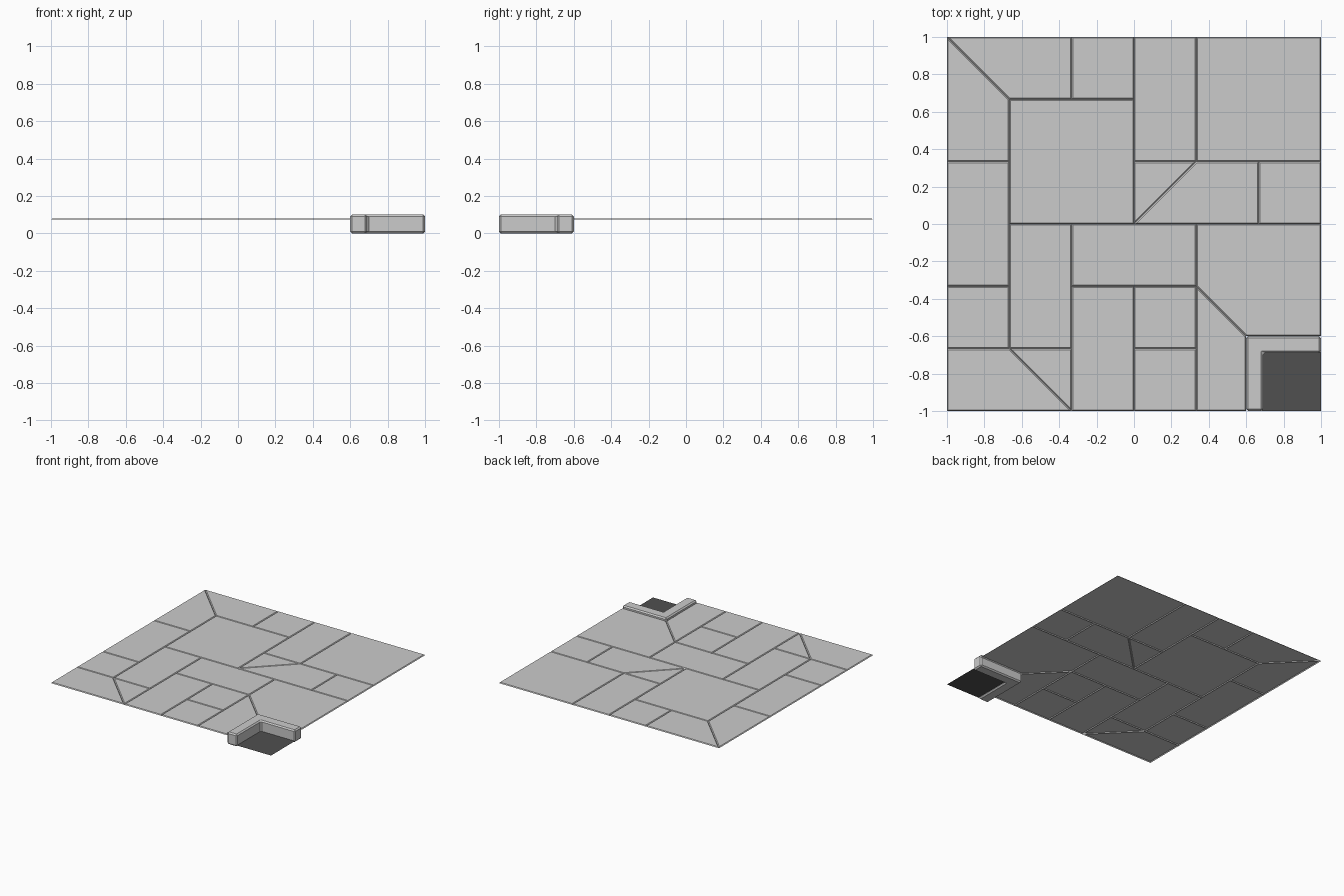
import bpy, bmesh

if "Cube" in bpy.data.objects:
    bpy.data.objects.remove(bpy.data.objects["Cube"])

U = 1 / 3  # paving grid unit


def make_object(name, bm):
    mesh = bpy.data.meshes.new(name)
    bm.to_mesh(mesh)
    bm.free()
    obj = bpy.data.objects.new(name, mesh)
    bpy.context.collection.objects.link(obj)
    return obj


def add_face(bm, pts, z):
    face = bm.faces.new([bm.verts.new((x, y, z)) for x, y in pts])
    face.normal_update()
    if face.normal.z < 0:
        face.normal_flip()
    return face


def rect(x0, y0, x1, y1):
    return [(x0, y0), (x1, y0), (x1, y1), (x0, y1)]


# Paving slabs, in grid units: rectangles first, then angled cuts
slabs = [rect(*r) for r in (
    (-1, 2, 0, 3), (-2, 0, 0, 2), (0, 1, 1, 3), (1, 1, 3, 3), (2, 0, 3, 1),
    (-3, -1, -2, 1), (-3, -2, -2, -1), (-2, -2, -1, 0), (-1, -1, 1, 0),
    (-1, -3, 0, -1), (0, -2, 1, -1), (0, -3, 1, -2))]
slabs += [
    [(-3, 3), (-2, 2), (-1, 2), (-1, 3)],
    [(-3, 3), (-3, 1), (-2, 1), (-2, 2)],
    [(0, 0), (1, 1), (0, 1)],
    [(0, 0), (2, 0), (2, 1), (1, 1)],
    [(1, 0), (3, 0), (3, -1.8), (1.8, -1.8), (1, -1)],
    [(1, -1), (1.8, -1.8), (1.8, -3), (1, -3)],
    [(-3, -2), (-2, -2), (-1, -3), (-3, -3)],
    [(-2, -2), (-1, -2), (-1, -3)],
]

# Each slab is raised from its sunken joint line
bm = bmesh.new()
faces = [add_face(bm, [(x * U, y * U) for x, y in s], 0.073) for s in slabs]
bmesh.ops.inset_individual(bm, faces=faces, thickness=0.006, depth=0.007,
                           use_even_offset=True)
bmesh.ops.remove_doubles(bm, verts=bm.verts, dist=0.0001)
make_object("paving_slabs", bm)

# L-shaped kerb with chamfered edges
bm = bmesh.new()
outline = [(0.6, -1), (0.69, -1), (0.69, -0.69), (1, -0.69), (1, -0.6), (0.6, -0.6)]
base = add_face(bm, outline, 0)
ext = bmesh.ops.extrude_face_region(bm, geom=[base])
for v in [g for g in ext["geom"] if isinstance(g, bmesh.types.BMVert)]:
    v.co.z = 0.1
# the extrusion may keep or drop the bottom, so close it if needed
open_edges = [e for e in bm.edges if e.is_boundary]
if open_edges:
    bmesh.ops.holes_fill(bm, edges=open_edges)
bmesh.ops.recalc_face_normals(bm, faces=bm.faces)
kerb = make_object("corner_kerb", bm)
bevel = kerb.modifiers.new("chamfer", 'BEVEL')
bevel.width = 0.01
bevel.segments = 1
bevel.limit_method = 'ANGLE'

# Dark soil bed inside the kerb
bm = bmesh.new()
add_face(bm, rect(0.685, -1, 1, -0.685), 0.013)
bed = make_object("soil_bed", bm)
mat = bpy.data.materials.new("dark_soil")
mat.diffuse_color = (0.08, 0.08, 0.08, 1)
mat.use_nodes = True
mat.node_tree.nodes["Principled BSDF"].inputs["Base Color"].default_value = mat.diffuse_color
bed.data.materials.append(mat)
